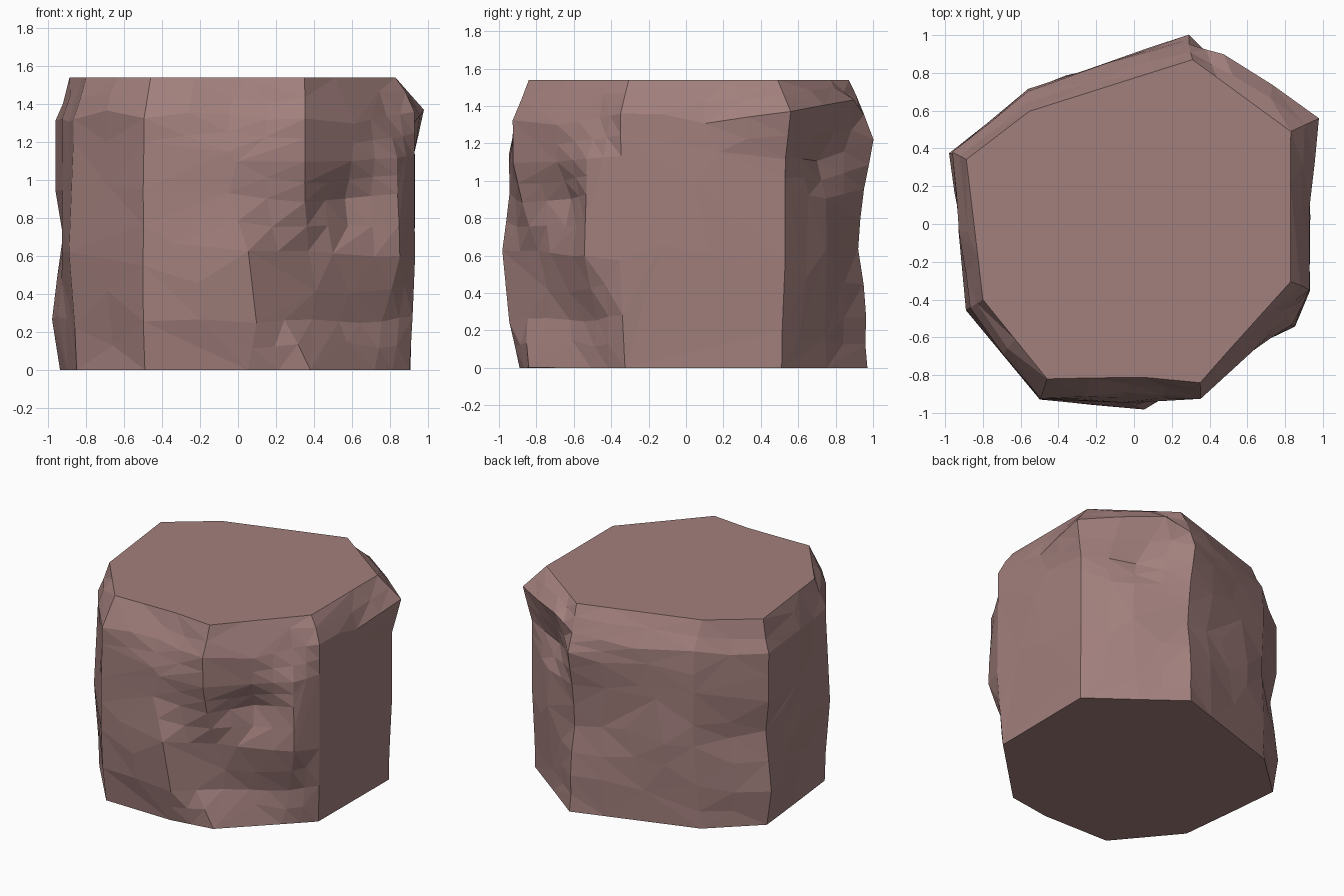
import bpy, bmesh
from mathutils import Vector, noise

if "Cube" in bpy.data.objects:
    bpy.data.objects.remove(bpy.data.objects["Cube"])

# Nine-cornered foot and crown, starting at the front left edge
FOOT = [(-.49, -.88), (.05, -.89), (.38, -.84), (.9, -.33), (.91, .51),
        (.3, .97), (-.6, .68), (-.94, .37), (-.85, -.45)]
CROWN = [(-.46, -.82), (0, -.81), (.35, -.84), (.83, -.3), (.83, .49),
         (.31, .87), (-.55, .6), (-.89, .34), (-.8, -.4)]
SPANS = [1, 1, 3, 2, 2, 2, 1, 2, 1]

# Widest outline, with its extra bulging corners
BODY = [(-.5, -.93), (-.05, -.95), (.35, -.92), (.6, -.68), (.85, -.54),
        (.93, -.35), (.93, .1), (.92, .53), (.63, .75), (.29, .95),
        (-.15, .84), (-.56, .71), (-.96, .38), (-.94, -.05), (-.88, -.45)]
HEIGHTS = [0, .28, .62, .92, 1.12, 1.33]

# Chiselled features: (ring, corner) -> offset
NUDGE = {
    (2, 2): (.02, .13), (3, 2): (0, .05), (1, 2): (-.12, .03),  # front pinch
    (1, 1): (.1, -.04), (2, 1): (.1, -.04),                    # front belly
    (3, 3): (-.04, .07), (1, 3): (-.04, .05), (1, 4): (-.04, .05),
    (5, 4): (-.07, .08), (5, 1): (0, .06),                     # front shoulder
    (5, 7): (.06, .03, .05), (5, 8): (-.15, .16, .09),         # back right horn
    (4, 8): (-.05, -.04), (4, 9): (0, .05, .08), (2, 9): (0, -.03),
    (1, 12): (-.03, 0), (2, 12): (.04, -.02, .1),              # left waist
}


def spread(corners):
    """Split each side into equal steps to match the body outline."""
    pts = []
    for i, steps in enumerate(SPANS):
        a, b = Vector(corners[i]), Vector(corners[(i + 1) % len(corners)])
        pts += [a.lerp(b, k / steps) for k in range(steps)]
    return pts


# Stack the outlines
bm = bmesh.new()
foot = spread(FOOT)
rows = []
for r, z in enumerate(HEIGHTS):
    row = []
    for c, b in enumerate(BODY):
        p = foot[c].lerp(Vector(b), min(1, z / .56)).to_3d()
        p.z = z
        row.append(bm.verts.new(p + Vector(NUDGE.get((r, c), (0, 0))).to_3d()
                                if len(NUDGE.get((r, c), (0, 0))) == 2
                                else p + Vector(NUDGE[r, c])))
    rows.append(row)
rows.append([bm.verts.new((p.x, p.y, 1.54)) for p in spread(CROWN)])

# Side walls
n = len(BODY)
for low, high in zip(rows, rows[1:]):
    for c in range(n):
        d = (c + 1) % n
        bm.faces.new((low[c], low[d], high[d], high[c]))
corners = set(bm.verts)

# Finer facets, with the added points roughened more than the chiselled ones
bmesh.ops.subdivide_edges(bm, edges=bm.edges[:], cuts=1, use_grid_fill=True)
for v in bm.verts:
    if .01 < v.co.z < 1.53:
        rough = .01 if v in corners else .028
        if v.co.x > .88:
            rough *= .3
        w = noise.noise_vector(v.co * 2.3)
        out = Vector((v.co.x, v.co.y, 0)).normalized()
        v.co += out * w.x * rough
        if v not in corners:
            v.co.z += w.z * .06

# Flat top and bottom
bmesh.ops.holes_fill(bm, edges=[e for e in bm.edges if e.is_boundary], sides=0)
bmesh.ops.triangulate(bm, faces=[f for f in bm.faces if len(f.verts) == 4])
bmesh.ops.recalc_face_normals(bm, faces=bm.faces[:])

mesh = bpy.data.meshes.new("boulder")
bm.to_mesh(mesh)
bm.free()
stone = bpy.data.materials.new("reddish_stone")
stone.diffuse_color = (.36, .215, .205, 1)
stone.use_nodes = True
stone.node_tree.nodes["Principled BSDF"].inputs["Base Color"].default_value = stone.diffuse_color
mesh.materials.append(stone)
boulder = bpy.data.objects.new("boulder", mesh)
bpy.context.collection.objects.link(boulder)

# Merge into larger, irregular facets
facets = boulder.modifiers.new("facets", 'DECIMATE')
facets.ratio = .6
